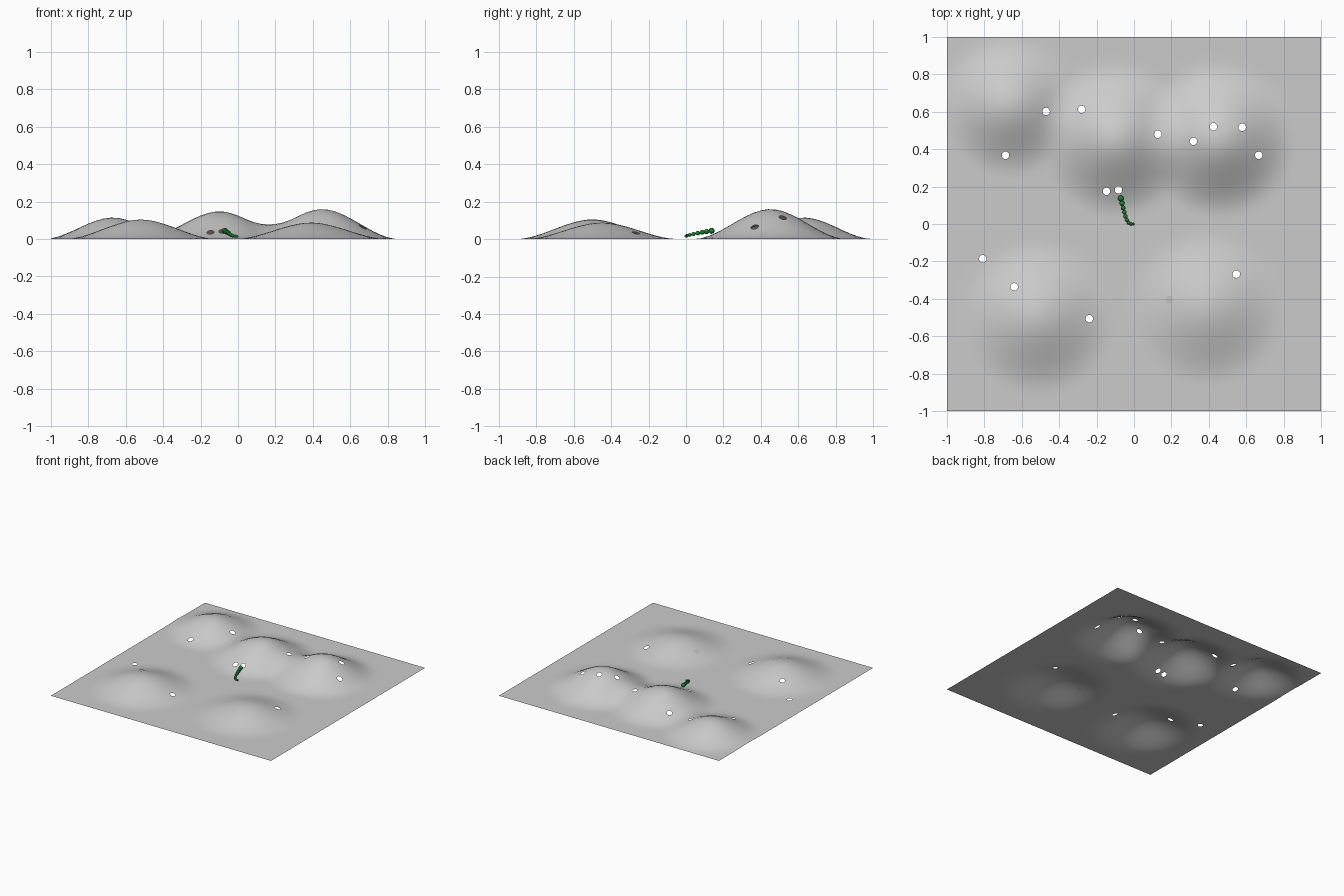
import bpy, bmesh, math
from mathutils import Vector
from mathutils.geometry import delaunay_2d_cdt

if "Cube" in bpy.data.objects:
    bpy.data.objects.remove(bpy.data.objects["Cube"])


def material(name, rgb):
    m = bpy.data.materials.new(name)
    m.diffuse_color = (*rgb, 1)
    m.use_nodes = True
    m.node_tree.nodes["Principled BSDF"].inputs["Base Color"].default_value = m.diffuse_color
    return m


GREY = material("ground grey", (0.6, 0.6, 0.6))
DARK = material("plug grey", (0.5, 0.5, 0.5))
GREEN = material("worm green", (0.01, 0.22, 0.03))

# hills: x, y, height, radius
HILLS = [(-0.1, 0.45, 0.148, 0.41), (0.45, 0.45, 0.16, 0.41), (-0.67, 0.63, 0.115, 0.37),
         (-0.52, -0.5, 0.105, 0.41), (0.39, -0.45, 0.088, 0.41)]
HOLES = [(-0.47, 0.602), (-0.28, 0.613), (-0.687, 0.367), (-0.147, 0.175), (-0.083, 0.182),
         (0.128, 0.48), (0.318, 0.442), (0.425, 0.52), (0.578, 0.517), (0.667, 0.367),
         (-0.809, -0.186), (-0.64, -0.336), (-0.239, -0.506), (0.547, -0.268)]
PLUG = (0.188, -0.405)
R = 0.02


def height(x, y):
    z = 0
    for hx, hy, h, r in HILLS:
        t = max(0, 1 - math.hypot(x - hx, y - hy) / r)
        z += h * t * t * (3 - 2 * t)
    return z


def ring(c, n=20):
    return [Vector((c[0] + R * math.cos(math.tau * i / n), c[1] + R * math.sin(math.tau * i / n)))
            for i in range(n)]


def finish(name, bm, mat):
    me = bpy.data.meshes.new(name)
    bm.to_mesh(me)
    bm.free()
    for p in me.polygons:
        p.use_smooth = True
    me.materials.append(mat)
    ob = bpy.data.objects.new(name, me)
    bpy.context.collection.objects.link(ob)
    return ob


# hilly ground sheet with round holes cut through it
N = 50
cuts = HOLES + [PLUG]
pts = [Vector((-1 + 2 * i / N, -1 + 2 * j / N)) for i in range(N + 1) for j in range(N + 1)]
pts = [p for p in pts if all((p - Vector(c)).length > R * 1.2 for c in cuts)]
edges = []
for c in cuts:
    k = ring(c)
    s = len(pts)
    pts += k
    edges += [(s + i, s + (i + 1) % len(k)) for i in range(len(k))]
verts, _, faces, *_ = delaunay_2d_cdt(pts, edges, [], 0, 1e-6)
bm = bmesh.new()
vs = [bm.verts.new((v.x, v.y, height(v.x, v.y))) for v in verts]
for f in faces:
    mid = sum((verts[i] for i in f), Vector((0, 0))) / len(f)
    if all((mid - Vector(c)).length > R * 0.99 for c in cuts):
        bm.faces.new([vs[i] for i in f])
bmesh.ops.delete(bm, geom=[v for v in bm.verts if not v.link_faces], context='VERTS')
for f in bm.faces:
    f.normal_update()
    if f.normal.z < 0:
        f.normal_flip()
finish("ground", bm, GREY)

# disc that closes one hole
bm = bmesh.new()
bm.faces.new([bm.verts.new((p.x, p.y, height(p.x, p.y))) for p in ring(PLUG)])
finish("hole_plug", bm, DARK)

# worm of beads, growing from tail to head: x, y, z, radius
BEADS = [(-0.005, 0.0, 0.014, 0.007), (-0.016, 0.0, 0.016, 0.008), (-0.028, 0.005, 0.018, 0.009),
         (-0.038, 0.02, 0.022, 0.01), (-0.045, 0.04, 0.027, 0.011), (-0.051, 0.063, 0.032, 0.012),
         (-0.058, 0.086, 0.036, 0.013), (-0.064, 0.11, 0.04, 0.014), (-0.071, 0.137, 0.044, 0.016)]
for n, (x, y, z, r) in enumerate(BEADS):
    bm = bmesh.new()
    bmesh.ops.create_uvsphere(bm, u_segments=16, v_segments=10, radius=r)
    bmesh.ops.translate(bm, verts=bm.verts, vec=(x, y, z))
    finish(f"worm_bead_{n + 1}", bm, GREEN)
